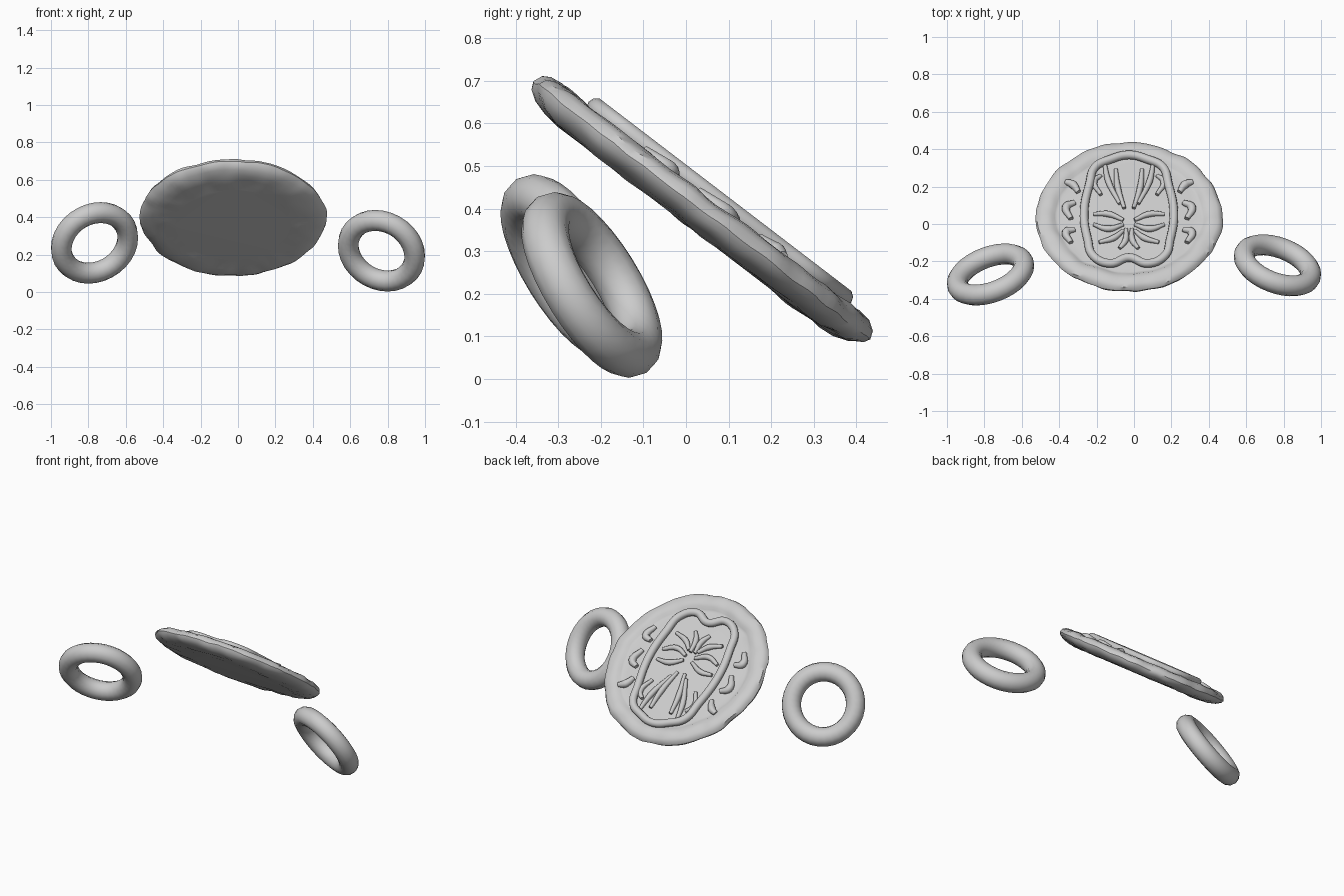
import bpy, bmesh, math
from mathutils import Matrix, Vector, noise

if "Cube" in bpy.data.objects:
    bpy.data.objects.remove(bpy.data.objects["Cube"])

grey = bpy.data.materials.new("plain_grey")
grey.use_nodes = True
grey.diffuse_color = (0.6, 0.6, 0.6, 1)
grey.node_tree.nodes["Principled BSDF"].inputs["Base Color"].default_value = (0.6, 0.6, 0.6, 1)

# The seal leans back: everything on it shares this placement
TILT = Matrix.Translation((-0.027, 0.031, 0.393)) @ Matrix.Rotation(math.radians(-37.4), 4, 'X')


def finish(ob, angle):
    bpy.ops.object.select_all(action='DESELECT')
    ob.select_set(True)
    bpy.context.view_layer.objects.active = ob
    if ob.type == 'CURVE':
        bpy.ops.object.convert(target='MESH')
        ob = bpy.context.object
    ob.data.materials.clear()
    ob.data.materials.append(grey)
    bpy.ops.object.shade_smooth_by_angle(angle=math.radians(angle))


def ridge(name, paths, depth, height, closed=False):
    """Rounded raised lines lying on the seal face."""
    cu = bpy.data.curves.new(name, 'CURVE')
    cu.dimensions = '3D'
    cu.bevel_depth = depth
    cu.bevel_resolution = 3
    cu.resolution_u = 8
    cu.use_fill_caps = True
    for path in paths:
        sp = cu.splines.new('BEZIER')
        sp.bezier_points.add(len(path) - 1)
        sp.use_cyclic_u = closed
        for i, (p, (u, v)) in enumerate(zip(sp.bezier_points, path)):
            p.co = (u, v, height)
            p.handle_left_type = p.handle_right_type = 'AUTO'
            if not closed:
                p.radius = 1.0 if 0 < i < len(path) - 1 else 0.6
    ob = bpy.data.objects.new(name, cu)
    bpy.context.collection.objects.link(ob)
    ob.matrix_world = TILT
    finish(ob, 50)


def mirrored(paths):
    return paths + [[(-u, v) for u, v in p] for p in paths]


# Seal disc: lathed profile with a lumpy rim
profile = [(0.31, -0.043), (0.35, -0.042), (0.39, -0.041), (0.43, -0.037), (0.465, -0.027),
           (0.49, -0.01), (0.498, 0.006), (0.49, 0.025), (0.47, 0.037), (0.44, 0.041),
           (0.41, 0.038), (0.395, 0.026), (0.38, 0.022), (0.35, 0.025)]
SEG = 128
bm = bmesh.new()
rings = []
for k, (r, h) in enumerate(profile):
    ring = []
    for i in range(SEG):
        a = math.tau * i / SEG
        d = Vector((math.cos(a), math.sin(a), 0))
        p = d * r + Vector((0, 0, h))
        if 0 < k < len(profile) - 1:
            p += d * 0.010 * noise.noise(d * 3.5)
            p += noise.noise_vector(p * 13) * 0.007
        ring.append(bm.verts.new(p))
    rings.append(ring)
for lower, upper in zip(rings, rings[1:]):
    for i in range(SEG):
        j = (i + 1) % SEG
        bm.faces.new((lower[i], lower[j], upper[j], upper[i]))
bm.faces.new(rings[0][::-1])
bm.faces.new(rings[-1])
bmesh.ops.recalc_face_normals(bm, faces=bm.faces)
me = bpy.data.meshes.new("seal_disc")
bm.to_mesh(me)
bm.free()
disc = bpy.data.objects.new("seal_disc", me)
bpy.context.collection.objects.link(disc)
disc.matrix_world = TILT
finish(disc, 40)

# Shield-shaped frame
half = [(0.1, 0.36), (0.18, 0.31), (0.21, 0.2), (0.24, 0.0),
        (0.22, -0.18), (0.19, -0.29), (0.1, -0.34)]
frame = [(0, 0.39)] + half + [(0, -0.30)] + [(-u, v) for u, v in half[::-1]]
ridge("shield_frame", [frame], 0.023, 0.047, closed=True)

# Ornament strokes inside the frame
ridge("inner_strokes", mirrored([
    [(0.13, 0.34), (0.11, 0.22), (0.05, 0.07)],
    [(0.07, 0.30), (0.06, 0.18), (0.025, 0.04)],
    [(0.15, 0.26), (0.185, 0.22), (0.15, 0.13)],
    [(0.03, -0.04), (0.11, 0.0), (0.19, 0.0)],
    [(0.03, -0.07), (0.11, -0.10), (0.19, -0.07)],
    [(0.03, -0.11), (0.08, -0.16), (0.16, -0.19)],
    [(0.015, -0.1), (0.02, -0.18), (0.05, -0.23)],
]), 0.017, 0.037)

# Small leaves either side of the frame
ridge("side_leaves", mirrored([
    [(0.27, 0.15), (0.30, 0.20), (0.34, 0.22)],
    [(0.29, 0.08), (0.335, 0.05), (0.31, -0.03)],
    [(0.29, -0.10), (0.335, -0.12), (0.31, -0.19)],
]), 0.023, 0.034)

# Two loose rings
for name, side, y, z in (("right_ring", -1, -0.27, 0.263), ("left_ring", 1, -0.221, 0.221)):
    axis = Vector((side * 0.31, 0.81, 0.5))
    bpy.ops.mesh.primitive_torus_add(
        major_segments=32, minor_segments=12, major_radius=0.187, minor_radius=0.056,
        location=(side * 0.767, y, z), rotation=axis.to_track_quat('Z', 'Y').to_euler())
    bpy.context.object.name = name
    finish(bpy.context.object, 40)
